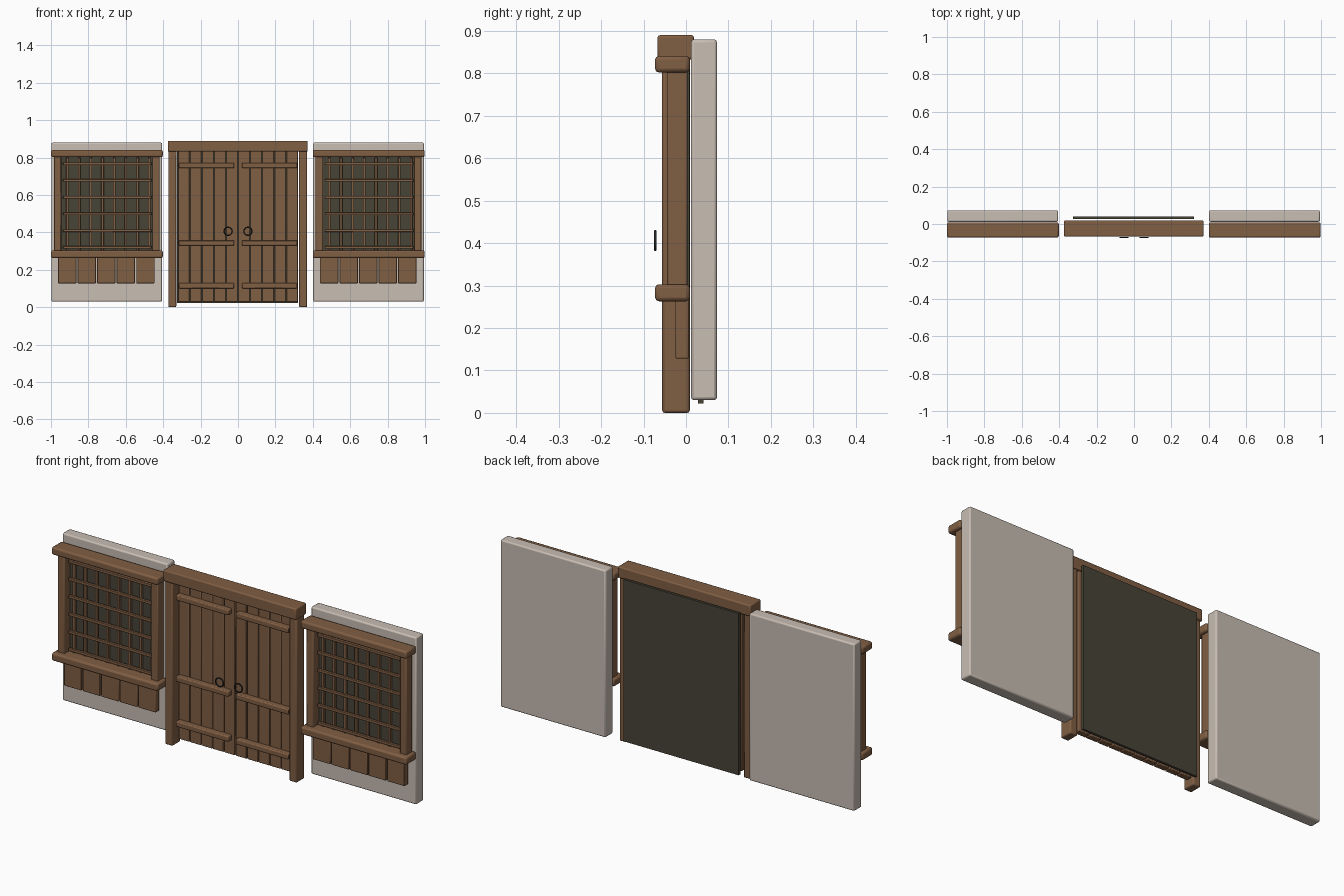
import bpy, math

if "Cube" in bpy.data.objects:
    bpy.data.objects.remove(bpy.data.objects["Cube"])


def mat(name, rgb):
    m = bpy.data.materials.new(name)
    m.diffuse_color = (*rgb, 1)
    m.use_nodes = True
    m.node_tree.nodes["Principled BSDF"].inputs["Base Color"].default_value = m.diffuse_color
    return m


WOOD = mat("brown wood", (0.216, 0.112, 0.057))
PLASTER = mat("pale plaster", (0.58, 0.51, 0.45))
DARK = mat("dark shade", (0.063, 0.056, 0.037))
IRON = mat("black iron", (0.02, 0.019, 0.017))


def box(name, x, y, z, material, bevel=0.006):
    """Bevelled box from (min, max) ranges on each axis."""
    bpy.ops.mesh.primitive_cube_add(size=1, location=[sum(r) / 2 for r in (x, y, z)])
    ob = bpy.context.object
    ob.name = name
    ob.scale = [r[1] - r[0] for r in (x, y, z)]
    bpy.ops.object.transform_apply(location=False, rotation=False, scale=True)
    ob.data.materials.append(material)
    if bevel:
        b = ob.modifiers.new("bevel", 'BEVEL')
        b.width = bevel
        b.segments = 2
        bpy.ops.object.shade_smooth_by_angle(angle=math.radians(35))
    return ob


# Two window bays, the same layout shifted along x
for side, dx in (("left", 0.0), ("right", 1.4)):
    def bay(part, x, y, z, material=WOOD, bevel=0.006):
        box(f"{side}_{part}", (x[0] + dx, x[1] + dx), y, z, material, bevel)

    bay("wall_panel", (-0.998, -0.406), (0.012, 0.073), (0.03, 0.88), PLASTER, 0.007)
    bay("window_shade", (-0.95, -0.45), (0.0, 0.008), (0.29, 0.81), DARK, 0)
    for part, z in (("top_rail", (0.802, 0.841)), ("sill_rail", (0.263, 0.303))):
        bay(part, (-1.0, -0.402), (-0.073, 0.009), z, bevel=0.009)
    for part, x in (("outer_post", (-0.985, -0.945)), ("inner_post", (-0.458, -0.42))):
        bay(part, x, (-0.045, 0.004), (0.295, 0.81), bevel=0.005)
    # lattice bars
    for i in range(8):
        c = -0.912 + i * 0.0625
        bay(f"lattice_upright_{i}", (c - 0.007, c + 0.007), (-0.018, -0.004),
            (0.305, 0.80), bevel=0.002)
    for i in range(6):
        c = 0.32 + i * 0.0895
        bay(f"lattice_crossbar_{i}", (-0.935, -0.463), (-0.028, -0.014),
            (c - 0.007, c + 0.007), bevel=0.002)
    # short skirt boards under the sill
    for i in range(5):
        x0 = -0.962 + i * 0.1045
        bay(f"skirt_board_{i}", (x0, x0 + 0.098), (-0.025, 0.006), (0.128, 0.275), bevel=0.003)

# Door frame
box("door_lintel", (-0.375, 0.372), (-0.067, 0.019), (0.832, 0.89), WOOD, 0.006)
box("door_backing", (-0.325, 0.322), (0.028, 0.041), (0.022, 0.845), DARK, 0)
for s, x in (("left", (-0.372, -0.33)), ("right", (0.327, 0.369))):
    box(f"door_post_{s}", x, (-0.056, 0.009), (0.0, 0.84), WOOD, 0.006)

# Door leaves: boards, straps and ring handles
for s, sign in (("left", -1), ("right", 1)):
    for i in range(5):
        a, b = sign * (i * 0.0643 + 0.002), sign * ((i + 1) * 0.0643 - 0.002)
        box(f"door_board_{s}_{i}", (min(a, b), max(a, b)), (-0.022, 0.008),
            (0.028, 0.835), WOOD, 0.003)
    for i, z in enumerate((0.115, 0.344, 0.758)):
        a, b = sign * 0.021, sign * 0.317
        box(f"door_strap_{s}_{i}", (min(a, b), max(a, b)), (-0.05, -0.015),
            (z - 0.014, z + 0.014), WOOD, 0.005)
    bpy.ops.mesh.primitive_torus_add(major_radius=0.0215, minor_radius=0.0035,
                                     major_segments=32, minor_segments=10,
                                     location=(sign * 0.053, -0.0725, 0.406),
                                     rotation=(math.pi / 2, 0, 0))
    ring = bpy.context.object
    ring.name = f"ring_handle_{s}"
    ring.data.materials.append(IRON)
    bpy.ops.object.shade_smooth_by_angle(angle=math.radians(60))
